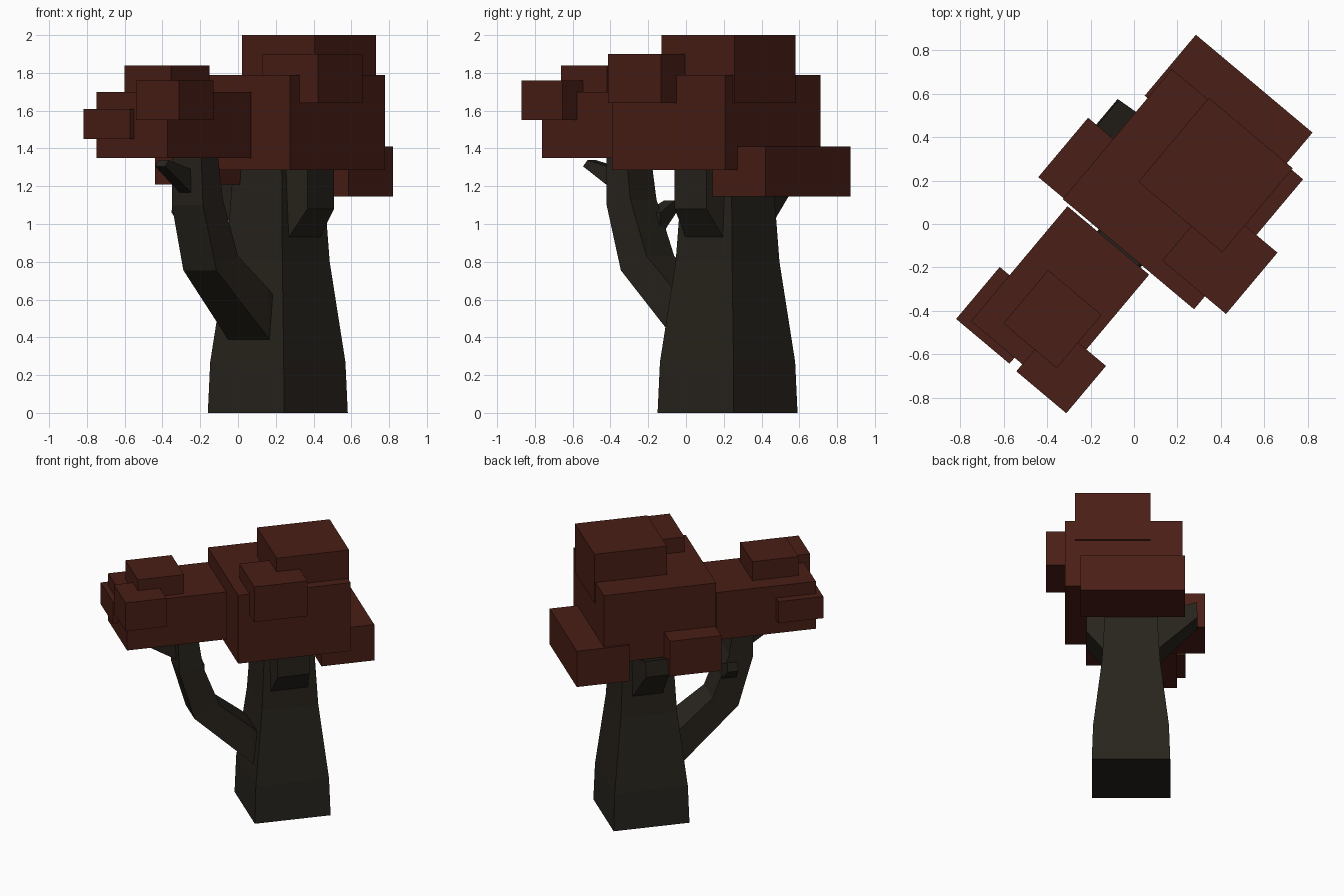
import bpy, bmesh, math
from mathutils import Matrix

if "Cube" in bpy.data.objects:
    bpy.data.objects.remove(bpy.data.objects["Cube"])

# The tree is modelled along its own axes (u, v), then turned about z
TURN = Matrix.Rotation(math.radians(-40), 4, 'Z')


def material(name, rgb):
    m = bpy.data.materials.new(name)
    m.diffuse_color = (*rgb, 1)
    m.use_nodes = True
    m.node_tree.nodes["Principled BSDF"].inputs["Base Color"].default_value = m.diffuse_color
    return m


BARK = material("bark", (0.021, 0.017, 0.012))
LEAF = material("leaf", (0.068, 0.013, 0.008))


def finish(name, bm, mat):
    bmesh.ops.recalc_face_normals(bm, faces=bm.faces)
    me = bpy.data.meshes.new(name)
    bm.to_mesh(me)
    bm.free()
    me.materials.append(mat)
    ob = bpy.data.objects.new(name, me)
    bpy.context.collection.objects.link(ob)
    return ob


def loft(name, rings):
    """Join four-sided rings into a closed limb."""
    bm = bmesh.new()
    vs = [[bm.verts.new(TURN @ Matrix.Translation(p).translation) for p in r] for r in rings]
    for a, b in zip(vs, vs[1:]):
        for i in range(4):
            j = (i + 1) % 4
            bm.faces.new((a[i], a[j], b[j], b[i]))
    bm.faces.new(vs[0])
    bm.faces.new(vs[-1])
    return finish(name, bm, BARK)


def ring_v(lo, hi, u0, u1):
    """Ring of a limb running along v: lower and upper (v, z) points."""
    return [(u0, *lo), (u1, *lo), (u1, *hi), (u0, *hi)]


def ring_u(lo, hi, v0, v1):
    """Ring of a limb running along u: lower and upper (u, z) points."""
    return [(lo[0], v0, lo[1]), (lo[0], v1, lo[1]), (hi[0], v1, hi[1]), (hi[0], v0, hi[1])]


def leaf_block(name, x, y, half_u, half_v, z0, z1):
    bm = bmesh.new()
    bmesh.ops.create_cube(bm, size=1)
    size = Matrix.Diagonal((2 * half_u, 2 * half_v, z1 - z0, 1))
    bm.transform(Matrix.Translation((x, y, (z0 + z1) / 2)) @ TURN @ size)
    return finish(name, bm, LEAF)


# Tapering square trunk
CU, CV = 0.02, 0.304
loft("trunk", [[(CU + sx * h, CV + sy * h, z) for sx, sy in ((-1, -1), (1, -1), (1, 1), (-1, 1))]
               for z, h in ((0, 0.263), (0.27, 0.254), (0.8, 0.195), (1.35, 0.165))])

# Bent side branch carrying the smaller crown
loft("branch", [
    ring_v((0.15, 0.31), (0.15, 0.57), -0.12, 0.165),
    ring_v((0.055, 0.395), (0.05, 0.66), -0.12, 0.165),
    ring_v((-0.338, 0.755), (-0.16, 0.83), -0.094, 0.134),
    ring_v((-0.441, 1.10), (-0.277, 1.13), -0.087, 0.128),
    ring_v((-0.45, 1.42), (-0.32, 1.42), -0.08, 0.12)])

# Twigs on the branch
loft("front_twig", [ring_v((-0.40, 1.14), (-0.40, 1.28), -0.035, 0.045),
                    ring_v((-0.665, 1.305), (-0.635, 1.338), -0.015, 0.055)])
loft("side_twig", [ring_u((-0.05, 0.93), (-0.05, 1.06), -0.33, -0.22),
                   ring_u((-0.20, 1.06), (-0.19, 1.125), -0.31, -0.235)])

# Stubs on both sides of the trunk
loft("right_stub", [ring_u((0.12, 0.92), (0.12, 1.3), 0.17, 0.43),
                    ring_u((0.20, 0.92), (0.20, 1.3), 0.17, 0.43),
                    ring_u((0.32, 1.08), (0.32, 1.3), 0.19, 0.41)])
loft("left_stub", [ring_u((-0.10, 0.88), (-0.10, 1.2), 0.20, 0.42),
                   ring_u((-0.427, 1.20), (-0.42, 1.315), 0.23, 0.392)])

# Foliage blocks: main crown, then branch crown
for spec in (
    ("main_crown", 0.225, 0.16, 0.394, 0.39, 1.285, 1.79),
    ("top_leaves", 0.375, 0.225, 0.252, 0.252, 1.64, 2.0),
    ("back_leaves", 0.435, 0.505, 0.35, 0.183, 1.145, 1.41),
    ("left_leaves", -0.18, 0.23, 0.19, 0.178, 1.21, 1.47),
    ("right_leaves", 0.395, -0.15, 0.191, 0.184, 1.64, 1.90),
    ("branch_crown", -0.34, -0.34, 0.245, 0.345, 1.35, 1.70),
    ("branch_top_leaves", -0.375, -0.4375, 0.16, 0.16, 1.62, 1.84),
    ("branch_front_leaves", -0.335, -0.665, 0.15, 0.142, 1.55, 1.76),
    ("branch_left_leaves", -0.595, -0.42, 0.16, 0.156, 1.45, 1.61),
):
    leaf_block(*spec)
